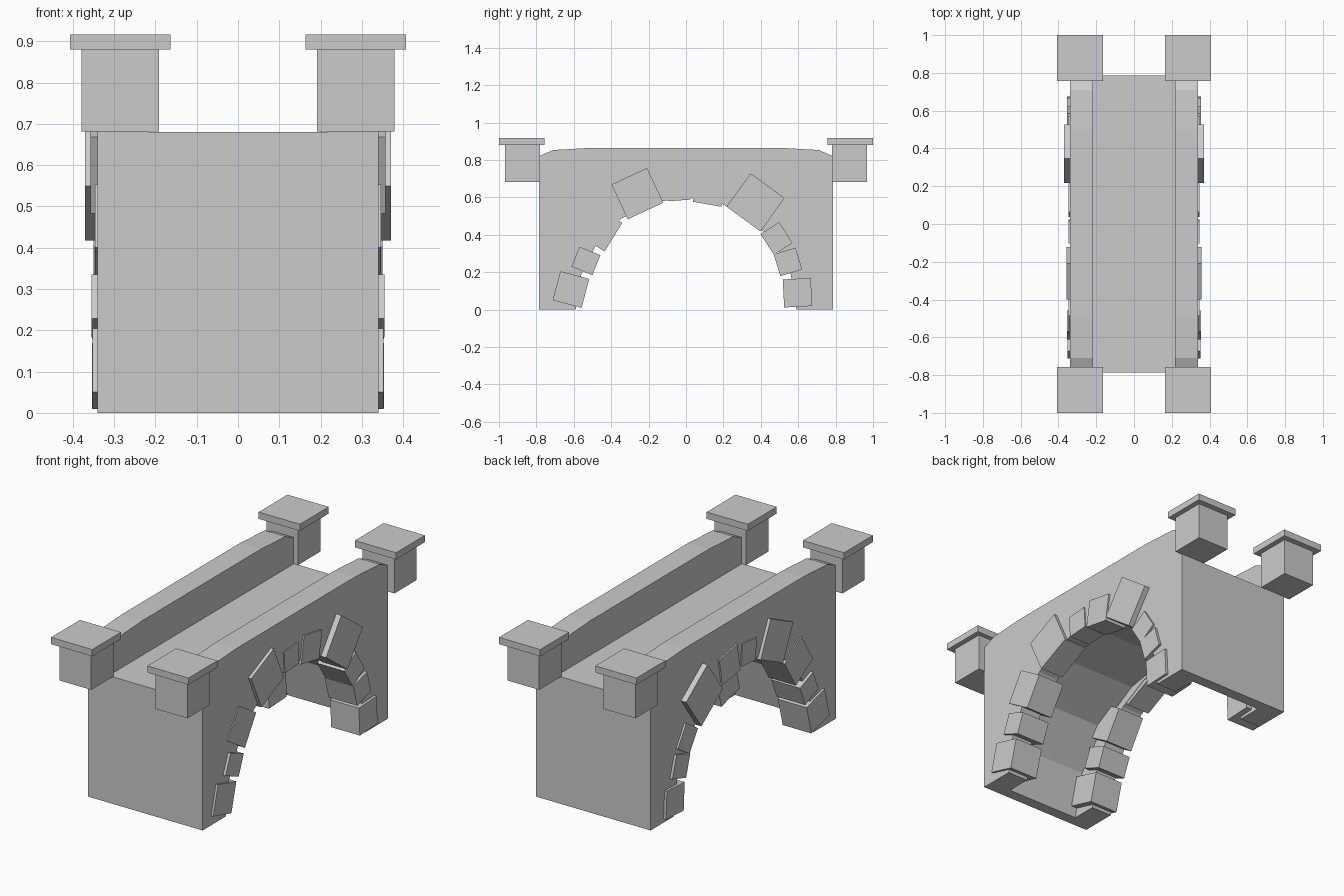
import bpy, bmesh
from math import sin, cos, pi, radians
from mathutils import Matrix, Vector

if "Cube" in bpy.data.objects:
    bpy.data.objects.remove(bpy.data.objects["Cube"])


def prism(name, profile, x0, x1):
    """Extrude a (y, z) profile along x."""
    bm = bmesh.new()
    face = bm.faces.new([bm.verts.new((x0, y, z)) for y, z in profile])
    ext = bmesh.ops.extrude_face_region(bm, geom=[face])
    verts = [v for v in ext["geom"] if isinstance(v, bmesh.types.BMVert)]
    bmesh.ops.translate(bm, verts=verts, vec=(x1 - x0, 0, 0))
    bmesh.ops.recalc_face_normals(bm, faces=bm.faces)
    return finish(name, bm)


def box(name, centre, size, tilt=0):
    """Box, optionally tilted about the x axis (degrees)."""
    bm = bmesh.new()
    mat = (Matrix.Translation(centre) @ Matrix.Rotation(radians(tilt), 4, 'X')
           @ Matrix.Diagonal(Vector((*size, 1))))
    bmesh.ops.create_cube(bm, size=1, matrix=mat)
    return finish(name, bm)


def finish(name, bm):
    mesh = bpy.data.meshes.new(name)
    bm.to_mesh(mesh)
    bm.free()
    obj = bpy.data.objects.new(name, mesh)
    bpy.context.collection.objects.link(obj)
    return obj


def arch(ry, rz, seg):
    """Faceted half ellipse from -y to +y."""
    return [(-ry * cos(pi * i / seg), rz * sin(pi * i / seg)) for i in range(seg + 1)]


# Deck with end walls, hollowed by a wider vault between the side walls
prism("deck", [(-0.785, 0.68), (-0.785, 0)] + arch(0.725, 0.62, 8)
      + [(0.785, 0), (0.785, 0.68)], -0.217, 0.217)

# Side wall outline: arch opening below, parapet with gently sloped ends above
half = [(0.785, 0), (0.785, 0.82), (0.71, 0.853), (0.5, 0.865)]
side_wall = arch(0.59, 0.6, 10) + half + [(-y, z) for y, z in reversed(half)]

# Arch stones: y, z, width, height, tilt, outer x, depth
stones = [
    (-0.615, 0.107, 0.16, 0.16, -15, 0.352, 0.17),
    (-0.535, 0.260, 0.12, 0.115, -22, 0.355, 0.17),
    (-0.460, 0.432, 0.17, 0.18, -32, 0.346, 0.16),
    (-0.260, 0.620, 0.21, 0.205, 25, 0.357, 0.138),
    (-0.040, 0.642, 0.12, 0.117, 4, 0.346, 0.127),
    (0.126, 0.636, 0.155, 0.148, -10, 0.348, 0.129),
    (0.372, 0.573, 0.225, 0.22, -36, 0.370, 0.151),
    (0.484, 0.380, 0.118, 0.132, 33, 0.350, 0.16),
    (0.545, 0.255, 0.122, 0.122, 17, 0.354, 0.17),
    (0.596, 0.090, 0.15, 0.15, 3, 0.354, 0.17),
]

for s, side in ((-1, "left"), (1, "right")):
    prism(f"side_wall_{side}", side_wall, s * 0.217, s * 0.34)
    for i, (y, z, w, h, tilt, out, depth) in enumerate(stones):
        box(f"arch_stone_{side}_{i}", (s * (out - depth / 2), y, z), (depth, w, h), tilt)
    # Corner posts with flat caps
    for t, end in ((-1, "front"), (1, "back")):
        box(f"post_{end}_{side}", (s * 0.285, t * 0.875, 0.781), (0.188, 0.188, 0.2))
        box(f"post_cap_{end}_{side}", (s * 0.285, t * 0.878, 0.898), (0.244, 0.244, 0.036))
